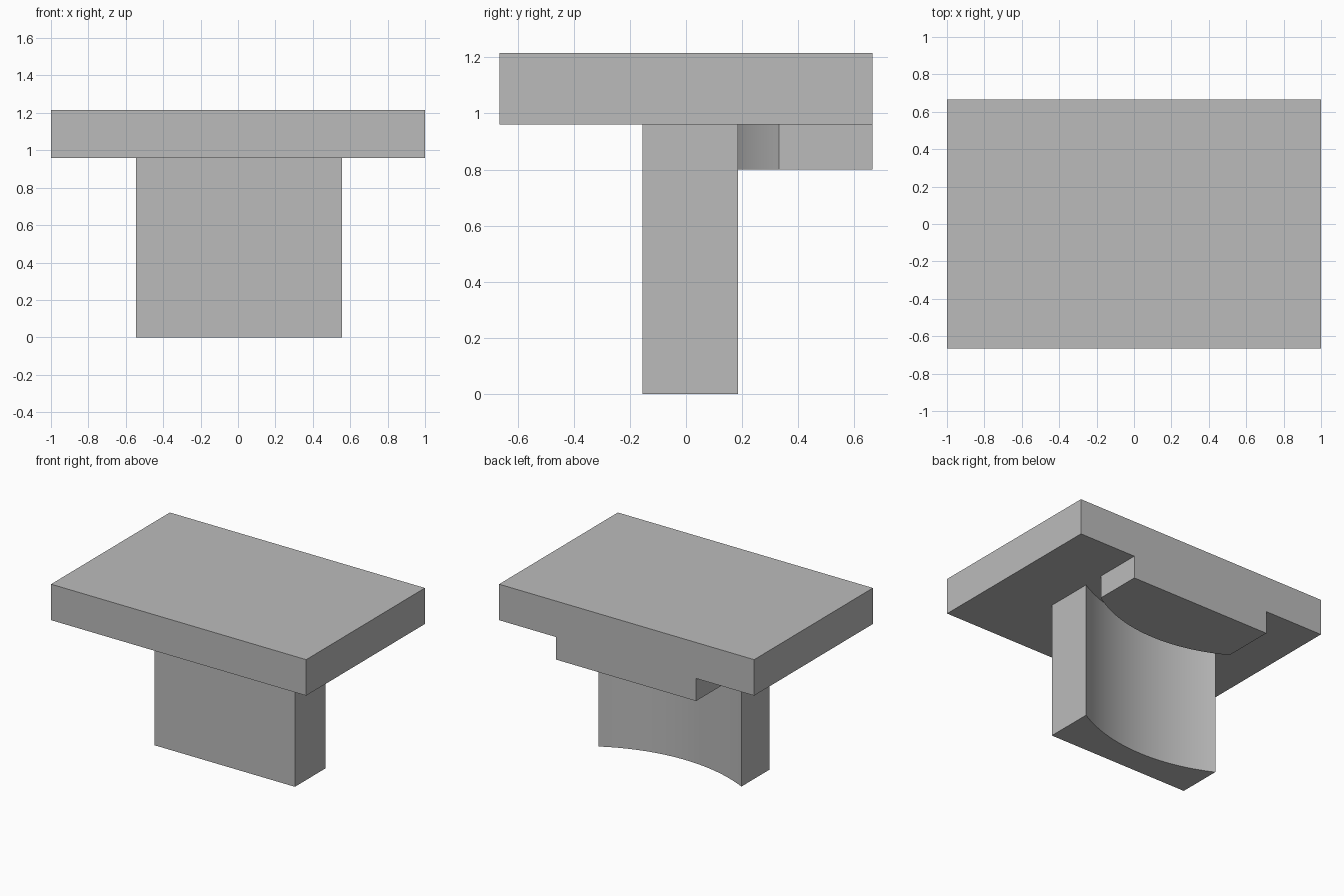
import bpy
import bmesh
import math

default = bpy.data.objects.get("Cube")
if default:
    bpy.data.objects.remove(default, do_unlink=True)

grey = bpy.data.materials.new("plain grey")
grey.use_nodes = True
colour = (0.5, 0.5, 0.5, 1)
grey.diffuse_color = colour
grey.node_tree.nodes["Principled BSDF"].inputs["Base Color"].default_value = colour

# Shared layout: the two arcs are concentric
RIGHT, LEFT = -0.545, 0.555
CENTRE_X, CENTRE_Y = -0.02, 1.2
SLAB_BOTTOM, SLAB_TOP = 0.96, 1.215
HALF_DEPTH = 0.665


def arc(radius, steps=32):
    """Plan points of the arc from the LEFT edge to the RIGHT edge."""
    start = math.asin((LEFT - CENTRE_X) / radius)
    end = math.asin((RIGHT - CENTRE_X) / radius)
    angles = [start + (end - start) * i / steps for i in range(steps + 1)]
    return [(CENTRE_X + radius * math.sin(a), CENTRE_Y - radius * math.cos(a))
            for a in angles]


def extrude_plan(name, plan, bottom, top):
    """Raise a closed plan outline into a solid."""
    bm = bmesh.new()
    base = bm.faces.new([bm.verts.new((x, y, bottom)) for x, y in plan])
    raised = bmesh.ops.extrude_face_region(bm, geom=[base])["geom"]
    verts = [v for v in raised if isinstance(v, bmesh.types.BMVert)]
    bmesh.ops.translate(bm, verts=verts, vec=(0, 0, top - bottom))
    bmesh.ops.recalc_face_normals(bm, faces=bm.faces)
    mesh = bpy.data.meshes.new(name)
    bm.to_mesh(mesh)
    bm.free()
    mesh.materials.append(grey)
    obj = bpy.data.objects.new(name, mesh)
    bpy.context.collection.objects.link(obj)
    bpy.ops.object.select_all(action="DESELECT")
    obj.select_set(True)
    bpy.context.view_layer.objects.active = obj
    bpy.ops.object.shade_smooth_by_angle(angle=math.radians(20))
    return obj


# Top slab
extrude_plan("top_slab",
             [(-1, -HALF_DEPTH), (1, -HALF_DEPTH), (1, HALF_DEPTH), (-1, HALF_DEPTH)],
             SLAB_BOTTOM, SLAB_TOP)

# Column with a hollowed back
extrude_plan("column", [(RIGHT, -0.155), (LEFT, -0.155)] + arc(1.1666),
             0, SLAB_BOTTOM)

# Block under the back of the slab, bulging towards the column
extrude_plan("rear_block", [(RIGHT, HALF_DEPTH), (LEFT, HALF_DEPTH)] + arc(1.0412),
             0.80, SLAB_BOTTOM)
